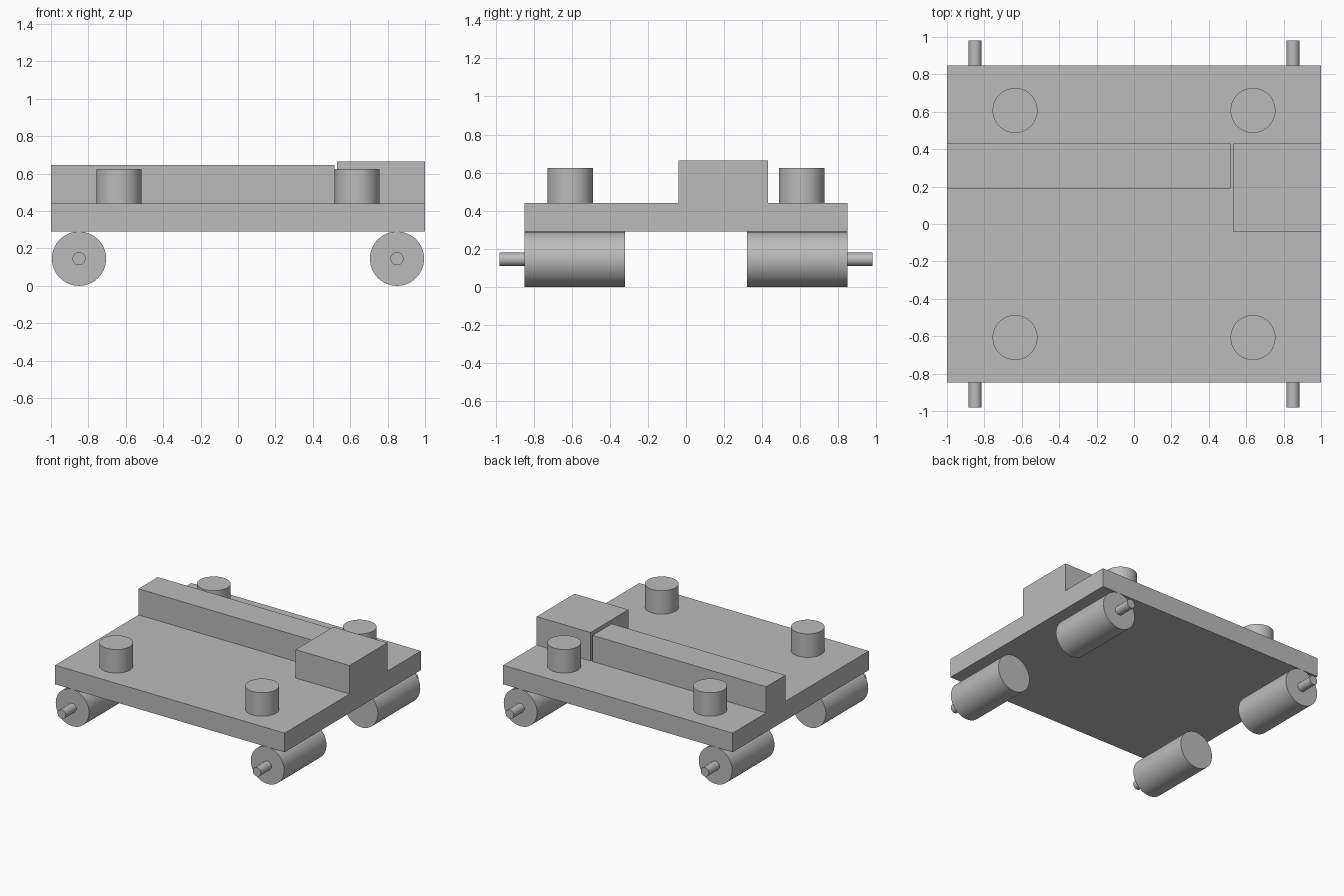
import bpy
import math

cube = bpy.data.objects.get("Cube")
if cube:
    bpy.data.objects.remove(cube, do_unlink=True)

GREY = (0.5, 0.5, 0.5, 1.0)
grey = bpy.data.materials.new("plain grey")
grey.use_nodes = True
grey.diffuse_color = GREY
grey.node_tree.nodes["Principled BSDF"].inputs["Base Color"].default_value = GREY


def finish(name):
    obj = bpy.context.object
    obj.name = name
    obj.data.materials.append(grey)
    return obj


def box(name, low, high):
    centre = [(a + b) / 2 for a, b in zip(low, high)]
    bpy.ops.mesh.primitive_cube_add(size=1, location=centre)
    obj = finish(name)
    obj.scale = [b - a for a, b in zip(low, high)]
    bpy.ops.object.transform_apply(location=False, rotation=False, scale=True)


def cylinder(name, radius, depth, location, along_y=False):
    tilt = math.pi / 2 if along_y else 0
    bpy.ops.mesh.primitive_cylinder_add(vertices=64, radius=radius, depth=depth,
                                        location=location, rotation=(tilt, 0, 0))
    finish(name)
    bpy.ops.object.shade_smooth_by_angle(angle=math.radians(30))


BOTTOM, DECK = 0.29, 0.44      # underside and top of the plate
WHEEL_R = BOTTOM / 2
INNER, SIDE, TIP = 0.32, 0.847, 0.98   # wheel inner end, plate side, axle tip

# Flat deck with a long rail and an end block
box("deck_plate", (-1, -SIDE, BOTTOM), (1, SIDE, DECK))
box("long_rail", (-1, 0.19, DECK), (0.515, 0.43, 0.646))
box("end_block", (0.53, -0.04, DECK), (1, 0.43, 0.664))

# One wheel, axle stub and post at each corner
for sx, side in ((-1, "right"), (1, "left")):
    for sy, end in ((-1, "front"), (1, "back")):
        label = f"{end}_{side}"
        x = sx * 0.85
        cylinder(f"{label}_wheel", WHEEL_R, SIDE - INNER,
                 (x, sy * (INNER + SIDE) / 2, WHEEL_R), True)
        cylinder(f"{label}_axle", 0.035, TIP - SIDE + 0.02,
                 (x, sy * (TIP + SIDE - 0.02) / 2, WHEEL_R), True)
        cylinder(f"{label}_post", 0.12, 0.185, (sx * 0.636, sy * 0.607, DECK + 0.0925))
